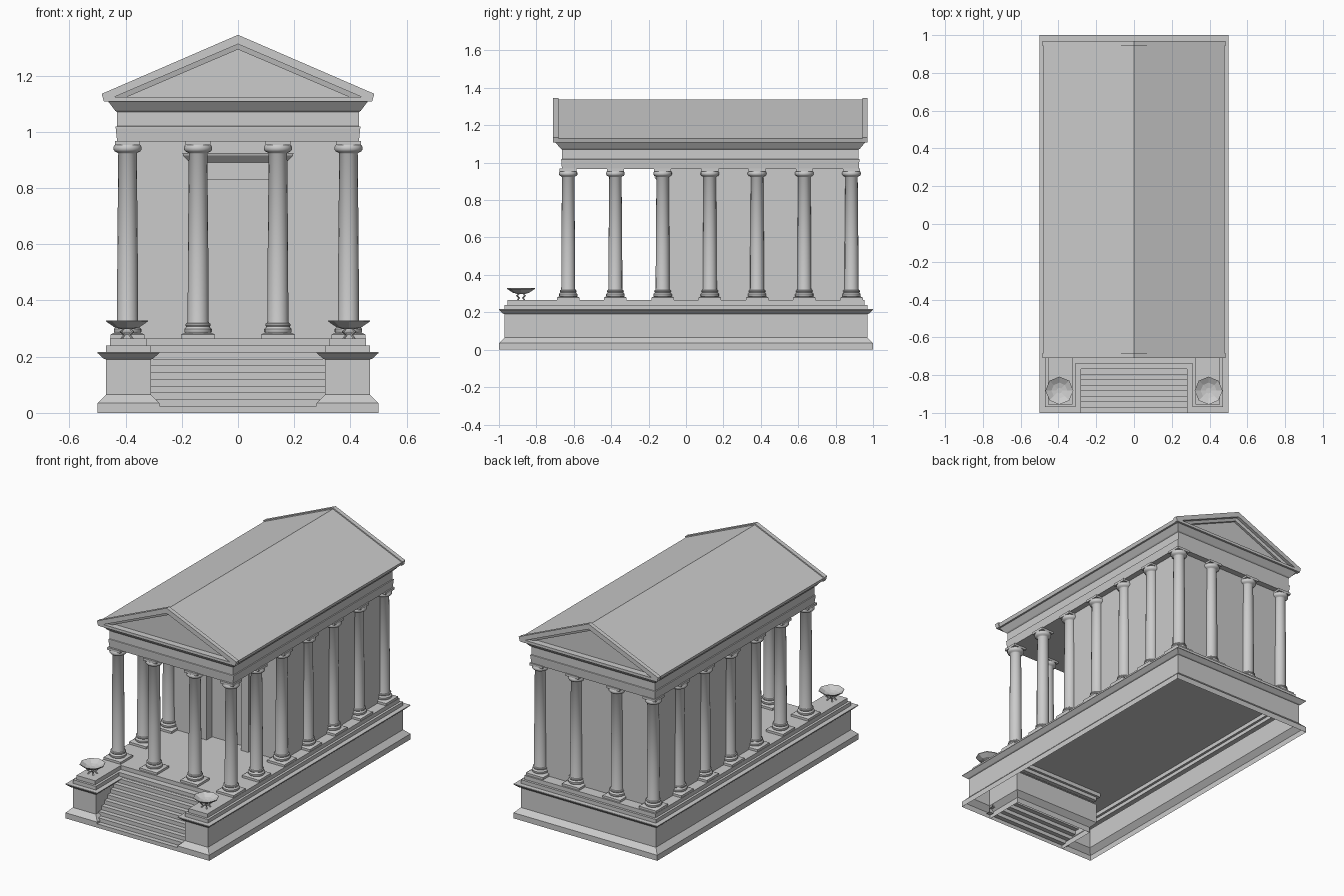
import bpy, bmesh
from math import cos, sin, pi
from mathutils import Vector

if "Cube" in bpy.data.objects:
    bpy.data.objects.remove(bpy.data.objects["Cube"])


def finish(name, bm):
    bmesh.ops.recalc_face_normals(bm, faces=bm.faces)
    me = bpy.data.meshes.new(name)
    bm.to_mesh(me)
    bm.free()
    ob = bpy.data.objects.new(name, me)
    bpy.context.collection.objects.link(ob)
    return ob


def add_loft(bm, loops, start=True, end=True):
    """Bridge equal-length closed loops, with optional end caps."""
    rings = [[bm.verts.new(p) for p in loop] for loop in loops]
    n = len(rings[0])
    for a, b in zip(rings, rings[1:]):
        for i in range(n):
            j = (i + 1) % n
            bm.faces.new((a[i], a[j], b[j], b[i]))
    if start:
        bm.faces.new(rings[0][::-1])
    if end:
        bm.faces.new(rings[-1])


def loft(name, loops, start=True, end=True):
    bm = bmesh.new()
    add_loft(bm, loops, start, end)
    return finish(name, bm)


def rect(hx, y0, y1, z):
    return [(-hx, y0, z), (hx, y0, z), (hx, y1, z), (-hx, y1, z)]


def circle(r, z, n):
    return [(r * cos(2 * pi * i / n), r * sin(2 * pi * i / n), z) for i in range(n)]


def smooth(ob):
    bpy.ops.object.select_all(action='DESELECT')
    ob.select_set(True)
    bpy.context.view_layer.objects.active = ob
    bpy.ops.object.shade_smooth_by_angle(angle=0.7)


def copy(ob, loc):
    c = ob.copy()
    c.location = loc
    bpy.context.collection.objects.link(c)


# Podium: U-shaped moulded shell, open underneath
def u_outline(o, z):
    w, l, n, m = 0.5 - o, 1 - o, 0.28 + o, 0.745 - o
    return [(x, y, z) for x, y in ((-w, -l), (-n, -l), (-n, -m), (n, -m),
                                   (n, -l), (w, -l), (w, l), (-w, l))]


loft("podium", [u_outline(o, z) for o, z in (
    (0, 0), (0, 0.035), (0.03, 0.065), (0.03, 0.19), (0.022, 0.193), (0, 0.213), (0, 0.217),
    (0.03, 0.217), (0.03, 0.24), (0.045, 0.24), (0.045, 0.265))], start=False)

# Front stairs
bm = bmesh.new()
path = []
for i in range(10):
    y = -1 + 0.029 * i
    path += [(y, 0.024 * i), (y, 0.024 * (i + 1))]
path.append((-0.70, 0.24))
rows = [[bm.verts.new((s * 0.31, y, z)) for s in (-1, 1)] for y, z in path]
for a, b in zip(rows, rows[1:]):
    bm.faces.new((a[0], a[1], b[1], b[0]))
finish("stairs", bm)

# Columns: square plinth, round base, tapered shaft, cushion capital, abacus
F = 0.265
bm = bmesh.new()
add_loft(bm, [rect(h, -h, h, z) for h, z in ((0.06, F), (0.06, 0.279), (0.05, 0.284))])
add_loft(bm, [circle(r, z, 16) for r, z in (
    (0.044, 0.282), (0.049, 0.288), (0.049, 0.298), (0.044, 0.303), (0.042, 0.307),
    (0.045, 0.311), (0.044, 0.317), (0.039, 0.320), (0.037, 0.327), (0.0365, 0.55),
    (0.033, 0.922), (0.036, 0.926), (0.045, 0.930), (0.05, 0.937), (0.05, 0.946),
    (0.046, 0.953), (0.04, 0.955))])
add_loft(bm, [rect(0.045, -0.045, 0.045, z) for z in (0.953, 0.968)])
column = finish("column", bm)
smooth(column)
spots = [(s * 0.393, -0.63 + 0.2525 * i) for s in (-1, 1) for i in range(7)]
spots += [(s * 0.142, y) for s in (-1, 1) for y in (-0.63, 0.885)]
column.location = (*spots[0], 0)
for x, y in spots[1:]:
    copy(column, (x, y, 0))

# Inner hall with recessed doorway
w, f, b, d, r = 0.393, -0.125, 0.885, 0.12, -0.085
plan = ((-w, f), (-d, f), (-d, r), (d, r), (d, f), (w, f), (w, b), (-w, b))
loft("hall_walls", [[(x, y, z) for x, y in plan] for z in (F, 0.968)])
loft("door_head", [rect(d, f, r, z) for z in (0.83, 0.968)])

# Door surround and its flared hood
for s in (-1, 1):
    loft("door_jamb", [[(s * x, y, z) for x, y in ((d, -0.14), (0.17, -0.14), (0.17, f), (d, f))]
                       for z in (F, 0.83)])
loft("door_lintel", [rect(0.17, -0.14, f, z) for z in (0.83, 0.892)])
loft("door_hood", [rect(hx, y, f, z) for hx, y, z in (
    (0.17, -0.14, 0.89), (0.195, -0.165, 0.915), (0.198, -0.168, 0.925))])

# Entablature with flared cornice
C = 0.13
loft("entablature", [rect(hx, C - hy, C + hy, z) for hx, hy, z in (
    (0.43, 0.793, 0.965), (0.435, 0.797, 1.012), (0.435, 0.797, 1.018), (0.43, 0.793, 1.02),
    (0.43, 0.793, 1.07), (0.437, 0.80, 1.075), (0.462, 0.828, 1.108))])


# Roof: body between raised raking frames, each around a recessed gable
def gable(x0, z0, x1, z1, top, y):
    return [(x, y, z) for x, z in ((-x0, z0), (x0, z0), (x1, z1), (0, top), (-x1, z1))]


outer = (0.477, 1.107, 0.485, 1.135, 1.345)
body = (0.472, 1.109, 0.479, 1.13, 1.337)
inner1 = (0.44, 1.124, 0.43, 1.1283, 1.312)
inner2 = (0.395, 1.124, 0.385, 1.1283, 1.293)
half = [(inner2, -0.67), (inner2, -0.685), (inner1, -0.69), (inner1, -0.71),
        (outer, -0.71), (outer, -0.683), (body, -0.683)]
full = half + [(g, 2 * C - y) for g, y in reversed(half)]
loft("roof", [gable(*g, y) for g, y in full])

# Fire bowls on four bent legs
bm = bmesh.new()
add_loft(bm, [circle(q, z, 8) for q, z in (
    (0.02, 0.298), (0.045, 0.305), (0.074, 0.325), (0.074, 0.329), (0.042, 0.311), (0.015, 0.305))])
knees = [(0.012, 0.303), (0.03, 0.289), (0.014, 0.277), (0.026, F)]
for k in range(4):
    u = Vector((cos(pi / 4 + k * pi / 2), sin(pi / 4 + k * pi / 2), 0))
    t = Vector((-u.y, u.x, 0)) * 0.003
    loops = []
    for q, z in knees:
        p = u * q + Vector((0, 0, z))
        e = u * 0.004
        loops.append([p - e - t, p + e - t, p + e + t, p - e + t])
    add_loft(bm, loops)
bowl = finish("fire_bowl", bm)
bowl.location = (-0.395, -0.882, 0)
copy(bowl, (0.395, -0.882, 0))
